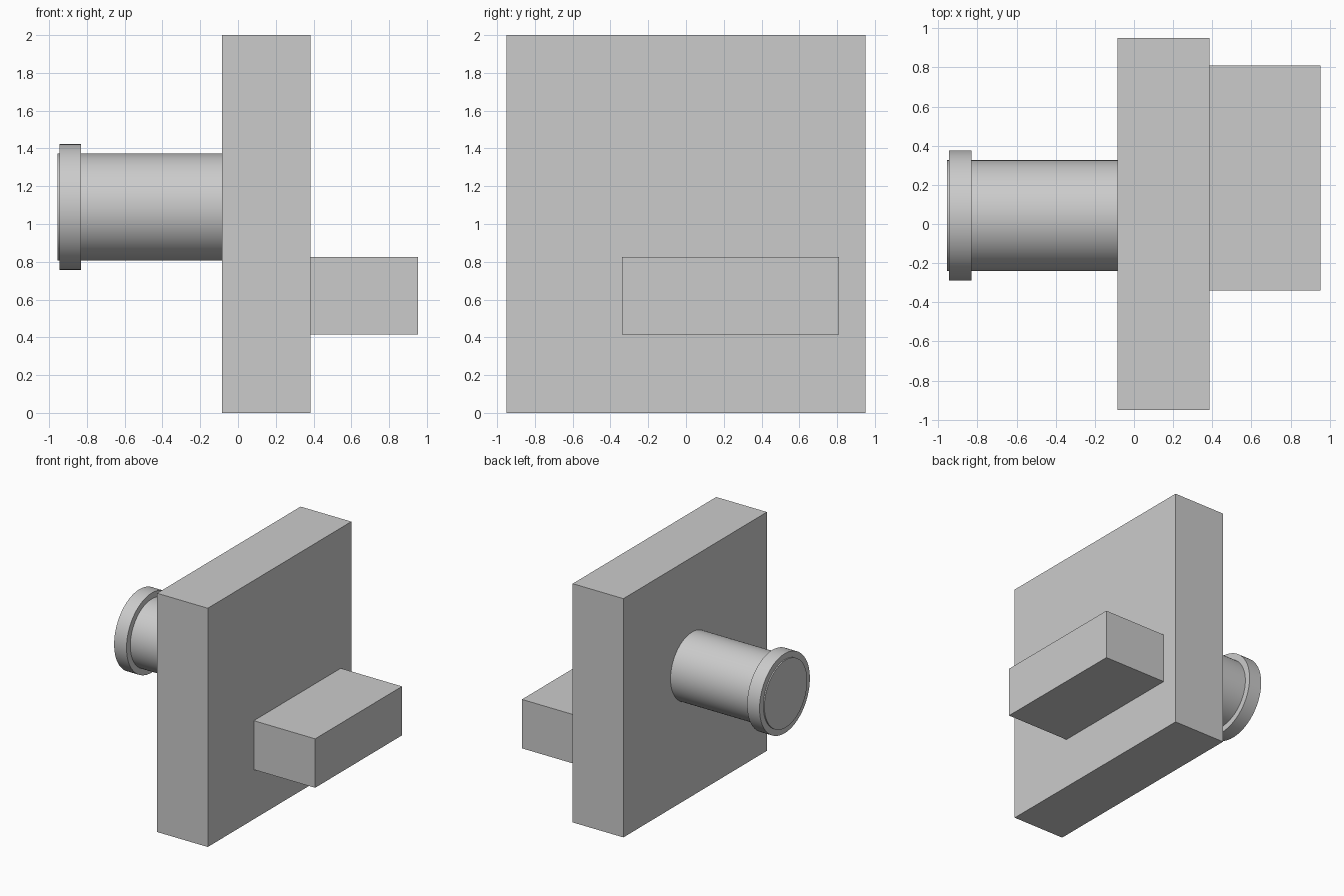
import bpy
import math

cube = bpy.data.objects.get("Cube")
if cube:
    bpy.data.objects.remove(cube, do_unlink=True)

GREY = (0.6, 0.6, 0.6, 1.0)
grey = bpy.data.materials.new("plain_grey")
grey.use_nodes = True
grey.diffuse_color = GREY
grey.node_tree.nodes["Principled BSDF"].inputs["Base Color"].default_value = GREY


def box(name, low, high):
    """Box between two opposite corners."""
    bpy.ops.mesh.primitive_cube_add(size=1, location=[(a + b) / 2 for a, b in zip(low, high)])
    obj = bpy.context.object
    obj.name = name
    obj.scale = [b - a for a, b in zip(low, high)]
    bpy.ops.object.transform_apply(location=False, rotation=False, scale=True)
    obj.data.materials.append(grey)


def rod(name, x0, x1, radius, y=0.043, z=1.09):
    """Smooth cylinder lying along x."""
    bpy.ops.mesh.primitive_cylinder_add(
        vertices=96, radius=radius, depth=x1 - x0,
        location=((x0 + x1) / 2, y, z), rotation=(0, math.pi / 2, 0))
    obj = bpy.context.object
    obj.name = name
    obj.data.materials.append(grey)
    bpy.ops.object.shade_smooth_by_angle(angle=math.radians(30))


# Upright slab
box("main_plate", (-0.085, -0.95, 0), (0.385, 0.95, 2))
# Offset block on the left face
box("side_block", (0.385, -0.34, 0.415), (0.953, 0.81, 0.825))
# Round shaft with a collar just short of its end
rod("shaft", -0.955, -0.085, 0.283)
rod("collar", -0.945, -0.83, 0.333)
